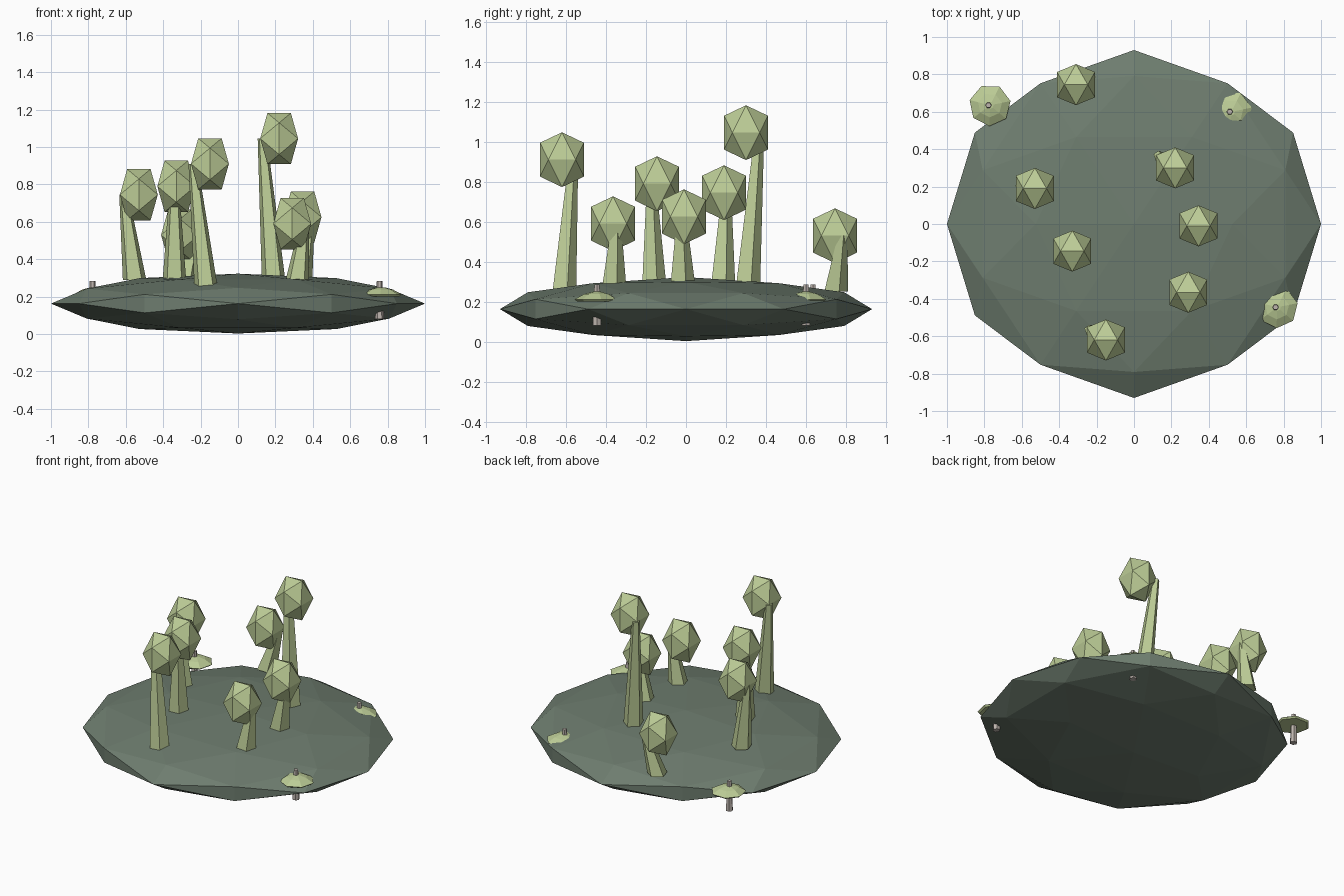
import bpy, bmesh, math
from mathutils import Vector

if "Cube" in bpy.data.objects:
    bpy.data.objects.remove(bpy.data.objects["Cube"])


def material(name, r, g, b):
    m = bpy.data.materials.new(name)
    lin = [((c / 255 + 0.055) / 1.055) ** 2.4 for c in (r, g, b)]
    m.diffuse_color = (*lin, 1)
    m.use_nodes = True
    m.node_tree.nodes["Principled BSDF"].inputs["Base Color"].default_value = m.diffuse_color
    return m


MOSS = material("dark moss", 110, 125, 111)
LEAF = material("pale green", 188, 204, 150)
STEM = material("warm grey", 190, 181, 174)


def finish(name, bm, mat):
    bmesh.ops.recalc_face_normals(bm, faces=bm.faces)
    me = bpy.data.meshes.new(name)
    bm.to_mesh(me)
    bm.free()
    me.materials.append(mat)
    ob = bpy.data.objects.new(name, me)
    bpy.context.collection.objects.link(ob)
    return ob


def icosahedron(name, center, scale, mat, split=False):
    """Axis-aligned icosahedron, optionally split once onto the sphere."""
    phi = (1 + math.sqrt(5)) / 2
    bm = bmesh.new()
    for a in (-1, 1):
        for b in (-phi, phi):
            for co in ((b, a, 0), (0, b, a), (a, 0, b)):
                bm.verts.new(Vector(co).normalized())
    bmesh.ops.convex_hull(bm, input=bm.verts[:])
    if split:
        bmesh.ops.subdivide_edges(bm, edges=bm.edges[:], cuts=1, use_grid_fill=True)
        for v in bm.verts:
            v.co.normalize()
    for v in bm.verts:
        v.co = Vector(v.co[i] * scale[i] + center[i] for i in range(3))
    return finish(name, bm, mat)


def lofted(name, rings, sides, mat, turn=0.0):
    """Closed solid through rings given as (x, y, z, radius)."""
    bm = bmesh.new()
    loops = []
    for x, y, z, r in rings:
        loops.append([bm.verts.new((x + r * math.cos(turn + math.tau * i / sides),
                                    y + r * math.sin(turn + math.tau * i / sides), z))
                      for i in range(sides)])
    for lo, hi in zip(loops, loops[1:]):
        for i in range(sides):
            j = (i + 1) % sides
            bm.faces.new((lo[i], lo[j], hi[j], hi[i]))
    bm.faces.new(loops[0][::-1])
    bm.faces.new(loops[-1])
    return finish(name, bm, mat)


# Flattened ground mound
icosahedron("ground_mound", (0, 0, 0.163), (1, 0.93, 0.16), MOSS, split=True)

# Trees: crown centre, trunk base (x, y, z), trunk top (x, y)
trees = [
    ((-0.31, 0.745, 0.53), (-0.30, 0.745, 0.25), (-0.23, 0.78)),
    ((-0.53, 0.19, 0.745), (-0.553, 0.18, 0.29), (-0.61, 0.20)),
    ((0.22, 0.30, 1.045), (0.19, 0.305, 0.29), (0.13, 0.365)),
    ((0.345, -0.01, 0.625), (0.335, -0.022, 0.30), (0.385, -0.025)),
    ((-0.33, -0.145, 0.79), (-0.34, -0.165, 0.29), (-0.34, -0.175)),
    ((0.29, -0.365, 0.59), (0.315, -0.365, 0.28), (0.355, -0.35)),
    ((-0.15, -0.62, 0.91), (-0.17, -0.615, 0.24), (-0.24, -0.565)),
]
for crown, base, top in trees:
    icosahedron("tree_crown", crown, (0.119, 0.129, 0.161), LEAF)
    lofted("tree_trunk", [(*base, 0.066), (*top, crown[2], 0.026)], 5, LEAF, math.pi / 2)

# Mushrooms: stem running through a shallow cap
for x, y in ((0.765, -0.445), (-0.77, 0.635), (0.52, 0.60)):
    lofted("mushroom_stem", [(x - 0.008, y, 0.08, 0.024), (x - 0.008, y, 0.285, 0.015)], 6, STEM)
    lofted("mushroom_cap", [(x, y, 0.202, 0.10), (x, y, 0.212, 0.112),
                            (x, y, 0.238, 0.065), (x, y, 0.25, 0.02)], 7, LEAF, 0.2)
